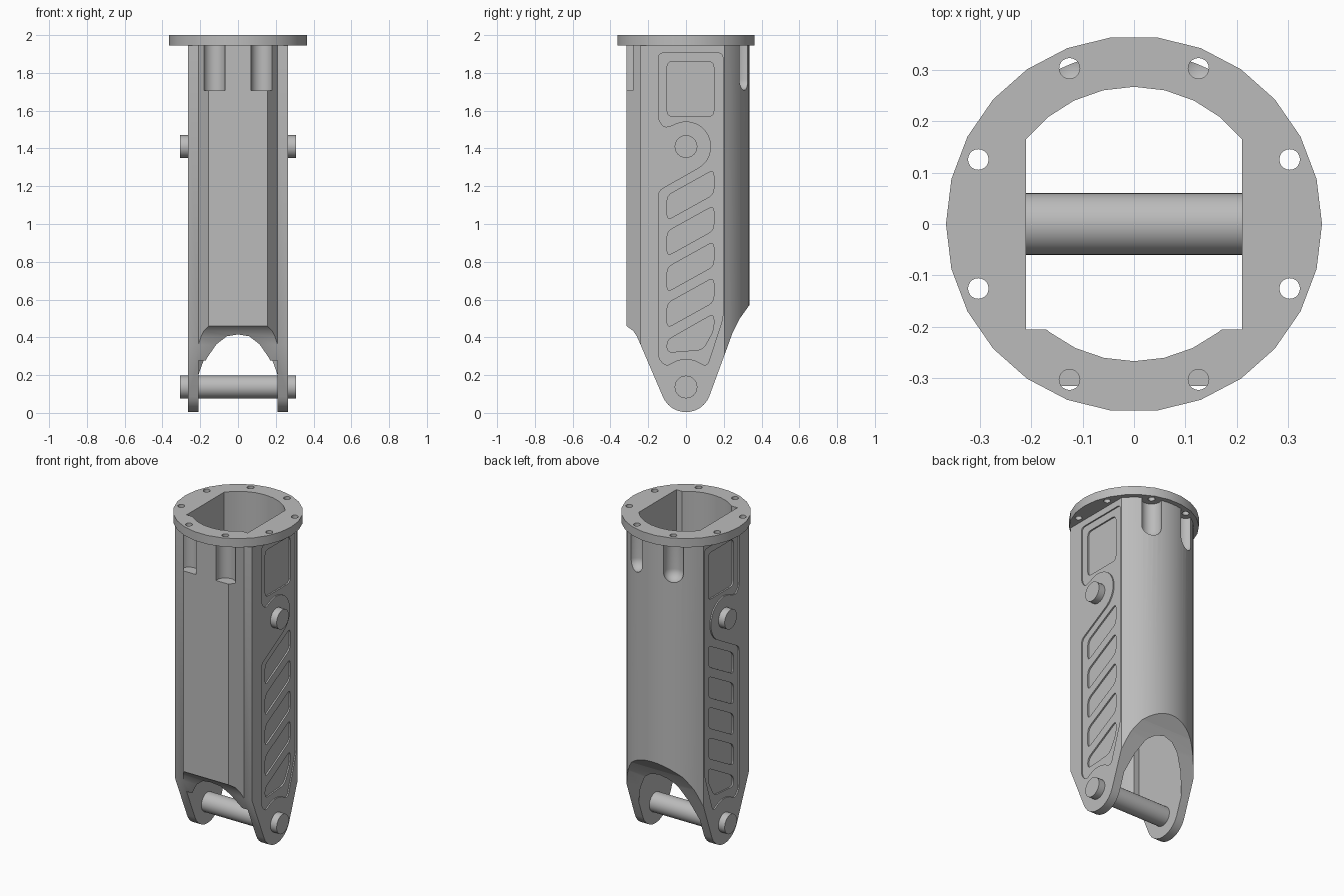
import bpy
import bmesh
from math import sin, cos, radians, pi
from mathutils import Vector, Matrix

if "Cube" in bpy.data.objects:
    bpy.data.objects.remove(bpy.data.objects["Cube"], do_unlink=True)

metal = bpy.data.materials.new("grey metal")
metal.use_nodes = True
GREY = (0.5, 0.5, 0.5, 1)
metal.diffuse_color = GREY
metal.node_tree.nodes["Principled BSDF"].inputs["Base Color"].default_value = GREY


def add_object(name, bm):
    bmesh.ops.recalc_face_normals(bm, faces=bm.faces)
    mesh = bpy.data.meshes.new(name)
    bm.to_mesh(mesh)
    bm.free()
    mesh.materials.append(metal)
    obj = bpy.data.objects.new(name, mesh)
    bpy.context.collection.objects.link(obj)
    return obj


def arc(cx, cy, r, start, end, steps):
    angles = [radians(start + (end - start) * i / steps) for i in range(steps + 1)]
    return [(cx + r * cos(a), cy + r * sin(a)) for a in angles]


def rounded(points, radius):
    """Round every corner of a closed outline."""
    pts = [Vector(p) for p in points]
    out = []
    for i, p in enumerate(pts):
        ends = []
        for q in (pts[i - 1], pts[(i + 1) % len(pts)]):
            d = q - p
            ends.append(p + d.normalized() * min(radius, d.length * 0.45))
        for t in (0, 0.25, 0.5, 0.75, 1):
            out.append(ends[0] * (1 - t) ** 2 + p * 2 * t * (1 - t) + ends[1] * t * t)
    return out


def prism(name, points, low, high, axis="z"):
    """Extrude an outline along z (xy points) or x (yz points)."""
    bm = bmesh.new()
    place = (lambda p, h: (p[0], p[1], h)) if axis == "z" else (lambda p, h: (h, p[0], p[1]))
    rings = [[bm.verts.new(place(p, h)) for p in points] for h in (low, high)]
    for ring in rings:
        bm.faces.new(ring)
    n = len(points)
    for i in range(n):
        j = (i + 1) % n
        bm.faces.new((rings[0][i], rings[0][j], rings[1][j], rings[1][i]))
    return add_object(name, bm)


def cut(target, tool, operation="DIFFERENCE"):
    """Apply a boolean and discard its cutter."""
    mod = target.modifiers.new("cut", "BOOLEAN")
    mod.object, mod.operation, mod.solver = tool, operation, "EXACT"
    bpy.context.view_layer.update()
    graph = bpy.context.evaluated_depsgraph_get()
    mesh = bpy.data.meshes.new_from_object(target.evaluated_get(graph))
    target.modifiers.clear()
    target.data = mesh
    bpy.data.objects.remove(tool, do_unlink=True)


def smooth(obj, angle=30):
    bpy.ops.object.select_all(action="DESELECT")
    obj.select_set(True)
    bpy.context.view_layer.objects.active = obj
    bpy.ops.object.shade_smooth_by_angle(angle=radians(angle))


def bore():
    """Inner opening: round tube with flat sides and square front corners."""
    outline = (arc(0, 0, 0.267, 38, 142, 8) + [(-0.21, -0.205), (-0.171, -0.205)]
               + arc(0, 0, 0.267, 232, 308, 6) + [(0.171, -0.205), (0.21, -0.205)])
    return prism("bore_cutter", outline, -0.1, 2.1)


BOTTOM, FLANGE, PIN_LOW, PIN_HIGH = 0.137, 1.945, 0.137, 1.41

# Housing: flat chamfered front, flat sides, round back
front = [(-0.265, -0.24), (-0.21, -0.24), (-0.155, -0.315)]
section = arc(0, 0, 0.335, 37.7, 142.3, 20) + front + [(-x, y) for x, y in reversed(front)]
housing = prism("housing", section, -0.05, FLANGE)

# Side silhouette shapes the lugs and the open lower end
side = ([(-0.4, 2.1), (-0.4, 0.5), (-0.315, 0.46), (-0.28, 0.435), (-0.26, 0.405), (-0.24, 0.36)]
        + arc(0, BOTTOM, 0.133, 202, 338, 12)
        + [(0.205, 0.31), (0.245, 0.42), (0.285, 0.5), (0.335, 0.57), (0.4, 0.64), (0.4, 2.1)])
cut(housing, prism("silhouette_cutter", side, -0.5, 0.5, "x"), "INTERSECT")
cut(housing, bore())

# Bolt clearance pockets under the flange, round-ended at the back
for sx in (-1, 1):
    for sy in (-1, 1):
        bm = bmesh.new()
        x, y = sx * 0.126, sy * 0.304
        if sy < 0:
            bmesh.ops.create_cone(bm, cap_ends=True, segments=32, radius1=0.058, radius2=0.058,
                                  depth=0.4, matrix=Matrix.Translation((x, y, 1.908)))
        else:
            bmesh.ops.create_uvsphere(bm, u_segments=32, v_segments=16, radius=0.058,
                                      matrix=Matrix.Translation((x, y, 1.766)))
            for v in bm.verts:
                if v.co.z > 1.767:
                    v.co.z += 0.3
        cut(housing, add_object("pocket_cutter", bm))

# Recessed side panels wrapping around the pin boss
panel = ([(-0.145, 1.905), (0.195, 1.905), (0.195, 0.5), (0.115, 0.255)]
         + arc(0, PIN_LOW, 0.148, 52, 128, 8)
         + [(-0.115, 0.255), (-0.145, 0.29), (-0.145, 1.175)]
         + arc(0, PIN_HIGH, 0.133, -60, 122, 18)
         + [(-0.115, 1.51), (-0.145, 1.55)])
# Deeper windows: one upright, four slanted, one tapered
windows = [[(-0.1, 1.57), (0.147, 1.57), (0.147, 1.86), (-0.1, 1.86)]]
for i in range(4):
    z = 1.02 - 0.19 * i
    windows.append([(-0.1, z), (0.147, z + 0.137), (0.147, z + 0.267), (-0.1, z + 0.13)])
windows.append([(-0.1, 0.32), (0.09, 0.335), (0.147, 0.44), (0.147, 0.525), (-0.1, 0.385)])
for s in (-1, 1):
    cut(housing, prism("panel_cutter", rounded(panel, 0.025), s * 0.257, s * 0.3, "x"))
    for w in windows:
        cut(housing, prism("window_cutter", rounded(w, 0.03), s * 0.248, s * 0.3, "x"))
smooth(housing)

# Mounting flange with eight bolt holes
flange = prism("mounting_flange", arc(0, 0, 0.366, 0, 360, 26)[:-1], FLANGE, 2.0)
cut(flange, bore())
for k in range(8):
    a = pi / 8 + k * pi / 4
    hole = arc(0.328 * cos(a), 0.328 * sin(a), 0.02, 0, 360, 20)[:-1]
    cut(flange, prism("hole_cutter", hole, 1.9, 2.1))
smooth(flange, 20)

# Cross pins
for name, z in (("lower_pin", PIN_LOW), ("upper_pin", PIN_HIGH)):
    smooth(prism(name, arc(0, z, 0.06, 0, 360, 40)[:-1], -0.308, 0.308, "x"))
